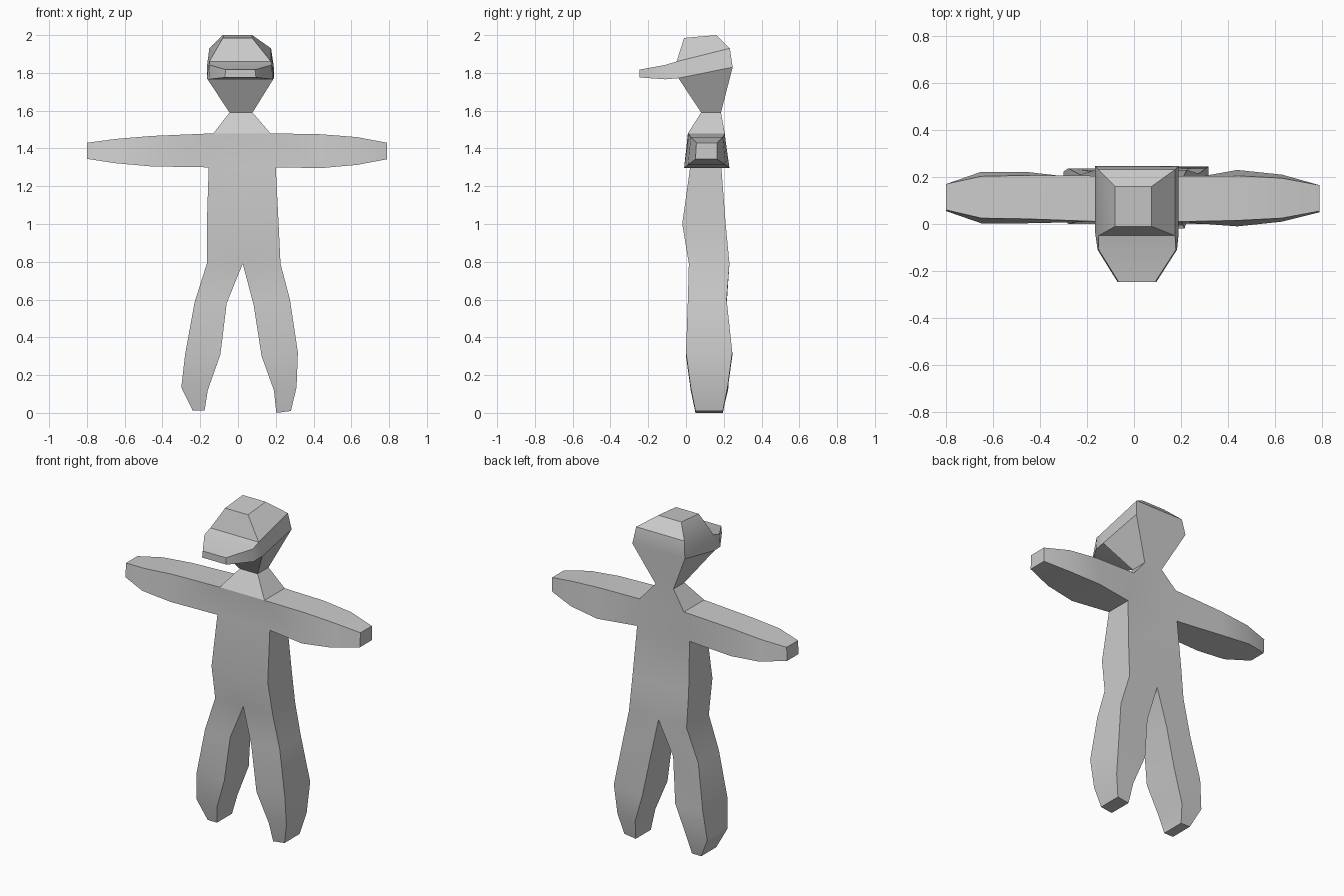
import bpy, bmesh, math

if "Cube" in bpy.data.objects:
    bpy.data.objects.remove(bpy.data.objects["Cube"])

bm = bmesh.new()


def face(points):
    bm.faces.new([bm.verts.new(p) for p in points])


def loft(rings, skip=()):
    """Bridge four-point rings; skip leaves out the given sides."""
    for a, b in zip(rings, rings[1:]):
        for i in range(4):
            if i not in skip:
                j = (i + 1) % 4
                face([a[i], a[j], b[j], b[i]])


def ring(xl, xr, yf, yb, zf, zb=None):
    """Level or tilted section: left front, right front, right back, left back."""
    zb = zf if zb is None else zb
    return [(xl, yf, zf), (xr, yf, zf), (xr, yb, zb), (xl, yb, zb)]


# Torso
hips = ring(-0.165, 0.225, 0.015, 0.23, 0.79)
waist = ring(-0.165, 0.215, -0.02, 0.21, 1.0)
chest = ring(-0.155, 0.20, 0.022, 0.187, 1.30)
shoulders = ring(-0.13, 0.172, 0.01, 0.205, 1.48)
neck = ring(-0.045, 0.077, 0.08, 0.185, 1.59)
crotch_f, crotch_b = (0.025, 0.015, 0.79), (0.025, 0.23, 0.79)

loft([hips, waist], skip=(0, 2))
face([hips[0], crotch_f, hips[1], waist[1], waist[0]])
face([hips[2], crotch_b, hips[3], waist[3], waist[2]])
loft([waist, chest])
loft([chest, shoulders], skip=(1, 3))
loft([shoulders, neck])

# Legs: each level is outer x, outer z, inner x, inner z, front y, back y
legs = {
    "left": [(-0.23, 0.585, -0.06, 0.58, 0.01, 0.21),
             (-0.28, 0.31, -0.093, 0.31, 0.0, 0.237),
             (-0.30, 0.135, -0.16, 0.12, 0.025, 0.223),
             (-0.24, 0.012, -0.177, 0.012, 0.05, 0.195)],
    "right": [(0.275, 0.60, 0.083, 0.57, 0.01, 0.215),
              (0.317, 0.32, 0.125, 0.30, 0.0, 0.245),
              (0.31, 0.135, 0.19, 0.12, 0.025, 0.22),
              (0.28, 0.01, 0.203, 0.0, 0.05, 0.195)],
}
for side, levels in legs.items():
    of, ob = (hips[0], hips[3]) if side == "left" else (hips[1], hips[2])
    rings = [[of, crotch_f, crotch_b, ob]]
    for xo, zo, xi, zi, yf, yb in levels:
        rings.append([(xo, yf, zo), (xi, yf, zi), (xi, yb, zi), (xo, yb, zo)])
    loft(rings)
    face(rings[-1])

# Arms: x, bottom z, top z, bottom front/back y, top front/back y
arms = {
    "left": [(-0.46, 1.305, 1.466, 0.003, 0.222, 0.022, 0.207),
             (-0.65, 1.322, 1.45, 0.003, 0.222, 0.025, 0.203),
             (-0.80, 1.345, 1.43, 0.055, 0.165, 0.06, 0.17)],
    "right": [(0.44, 1.296, 1.475, -0.01, 0.23, 0.015, 0.205),
              (0.63, 1.313, 1.46, 0.01, 0.21, 0.025, 0.195),
              (0.79, 1.343, 1.43, 0.05, 0.165, 0.055, 0.165)],
}
for side, levels in arms.items():
    f, b = (0, 3) if side == "left" else (1, 2)
    rings = [[chest[f], chest[b], shoulders[b], shoulders[f]]]
    for x, zb, zt, fb, bb, ft, bt in levels:
        rings.append([(x, fb, zb), (x, bb, zb), (x, bt, zt), (x, ft, zt)])
    loft(rings)
    face(rings[-1])

# Head and crown of the cap
brow = ring(-0.165, 0.19, -0.04, 0.247, 1.772, 1.83)
band = ring(-0.152, 0.175, -0.05, 0.232, 1.86, 1.93)
top = ring(-0.08, 0.075, -0.01, 0.16, 1.985, 2.0)
loft([neck, brow])
loft([brow, band], skip=(0,))
loft([band, top])
face(top)

# Cap brim
brim = [[brow[0], brow[1], band[1], band[0]]]
for xl, xr, y, zb, zt in [(-0.155, 0.183, -0.11, 1.766, 1.842),
                          (-0.07, 0.095, -0.247, 1.776, 1.817)]:
    brim.append([(xl, y, zb), (xr, y, zb), (xr - 0.005, y, zt), (xl + 0.005, y, zt)])
loft(brim)
face(brim[-1])

# Weld the parts into one closed skin
bmesh.ops.remove_doubles(bm, verts=bm.verts, dist=0.0005)
bmesh.ops.recalc_face_normals(bm, faces=bm.faces)
mesh = bpy.data.meshes.new("capped_figure")
bm.to_mesh(mesh)
bm.free()

grey = bpy.data.materials.new("light grey")
grey.diffuse_color = (0.6, 0.6, 0.6, 1)
grey.use_nodes = True
grey.node_tree.nodes["Principled BSDF"].inputs["Base Color"].default_value = grey.diffuse_color
mesh.materials.append(grey)
figure = bpy.data.objects.new("capped_figure", mesh)
bpy.context.collection.objects.link(figure)
bpy.context.view_layer.objects.active = figure
figure.select_set(True)
bpy.ops.object.shade_smooth_by_angle(angle=math.radians(30))
